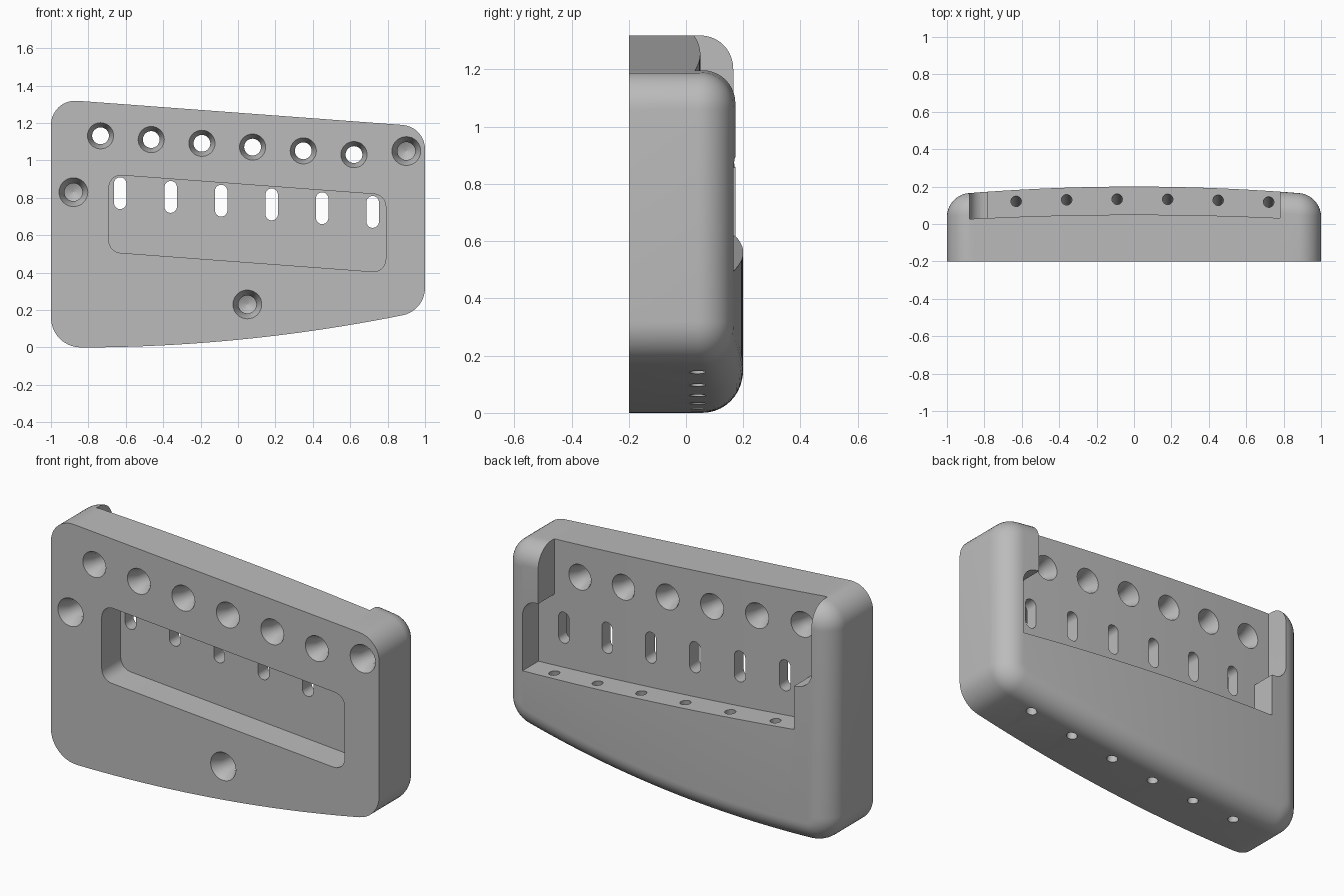
import bpy, bmesh
from math import cos, sin, pi, tan, radians
from mathutils import Vector

if "Cube" in bpy.data.objects:
    bpy.data.objects.remove(bpy.data.objects["Cube"])

SLOPE = -0.0743                                  # slant shared by top edge, holes and pockets
def back_y(x): return 0.2 - 0.045 * x * x        # bulged back
def wall_y(x): return 0.05 - 0.03 * x * x        # recess wall
def slant(z, x): return z + SLOPE * x

grey = bpy.data.materials.new("plain_grey")
grey.use_nodes = True
grey.diffuse_color = (0.5, 0.5, 0.5, 1)
grey.node_tree.nodes["Principled BSDF"].inputs["Base Color"].default_value = (0.5, 0.5, 0.5, 1)

def finish(bm, name):
    bmesh.ops.recalc_face_normals(bm, faces=bm.faces)
    me = bpy.data.meshes.new(name)
    bm.to_mesh(me)
    bm.free()
    me.materials.append(grey)
    ob = bpy.data.objects.new(name, me)
    bpy.context.collection.objects.link(ob)
    return ob

def loft(rings, name, caps=True):
    """Closed solid through rings of equal point count."""
    bm = bmesh.new()
    vs = [[bm.verts.new(p) for p in ring] for ring in rings]
    n = len(vs[0])
    for a, b in zip(vs, vs[1:]):
        for i in range(n):
            j = (i + 1) % n
            bm.faces.new((a[i], a[j], b[j], b[i]))
    bm.faces.new(vs[0])
    if caps:
        bm.faces.new(vs[-1])
    else:                                        # strip of quads joining both halves of the ring
        last = vs[-1]
        for i in range(n // 2 - 1):
            bm.faces.new((last[i], last[i + 1], last[n - 2 - i], last[n - 1 - i]))
    return finish(bm, name)

def fillet(prev, corner, nxt, r, steps=10):
    """Arc replacing a 2D corner."""
    c = Vector(corner)
    a, b = (Vector(prev) - c).normalized(), (Vector(nxt) - c).normalized()
    half = a.angle(b) / 2
    length, mid = r / tan(half), (a + b).normalized()
    centre = c + mid * (r / sin(half))
    start, sweep = c + a * length - centre, pi - 2 * half
    end = c + b * length - centre
    return [centre + (start * sin(sweep * (1 - t)) + end * sin(sweep * t)) / sin(sweep)
            for t in (i / steps for i in range(steps + 1))]

def round_poly(pts, radii):
    out = []
    for i, (p, r) in enumerate(zip(pts, radii)):
        out += fillet(pts[i - 1], p, pts[(i + 1) % len(pts)], r) if r else [Vector(p)]
    return out

def prism(outline, y0, y1, name):
    return loft([[(p.x, y, p.y) for p in outline] for y in (y0, y1)], name)

def lathe(profile, origin, axis, name, sides=32):
    """Turned solid; profile is (distance along axis, radius)."""
    rot = Vector(axis).to_track_quat('Z', 'Y')
    return loft([[Vector(origin) + rot @ Vector((r * cos(2 * pi * i / sides), r * sin(2 * pi * i / sides), d))
                  for i in range(sides)] for d, r in profile], name)

def combine(target, tool, op='DIFFERENCE'):
    tool.hide_render = True
    mod = target.modifiers.new("cut", 'BOOLEAN')
    mod.operation, mod.solver, mod.object = op, 'EXACT', tool
    bpy.context.view_layer.objects.active = target
    bpy.ops.object.modifier_apply(modifier=mod.name)
    bpy.data.objects.remove(tool)

# Body outline: slanted top, bowed bottom, rounded corners
TL, TR = (-1, slant(1.255, -1)), (1, slant(1.255, 1))
BL, BR = (-1, 0), (1, 0.196)
tl, tr = fillet(BL, TL, TR, 0.13), fillet(TL, TR, BR, 0.13)
bl, br = fillet(TL, BL, (1, 0), 0.16), fillet((0, -0.004), BR, TR, 0.15)
SPAN = 32
top = tl + [tl[-1].lerp(tr[0], i / SPAN) for i in range(1, SPAN)] + tr
x0, x1, z1 = bl[-1].x, br[0].x, br[0].y
def bottom_z(x): return z1 * ((x - x0) / (x1 - x0)) ** 2
xs = [x0 + (x1 - x0) * i / SPAN for i in range(1, SPAN)]
bottom = bl + [Vector((x, bottom_z(x))) for x in xs] + br
loop = top + bottom[::-1]

# Body with rounded rear edge
EDGE = 0.115
rings = [[(p.x, -0.2, p.y) for p in loop]]
for k in range(11):
    t = k / 10 * pi / 2
    ring = []
    for i, p in enumerate(loop):
        d = (loop[(i + 1) % len(loop)] - loop[i - 1]).normalized()
        q = p + Vector((d.y, -d.x)) * EDGE * (1 - cos(t))
        ring.append((q.x, back_y(q.x) - EDGE * (1 - sin(t)), q.y))
    rings.append(ring)
body = loft(rings, "bridge_body", caps=False)

# Rear recess: stepped outline trimmed to a bowed wall
L, R, STEP = -0.88, 0.88, 0.1
outline = round_poly(
    [(L, 1.6), (L, slant(0.80, L)), (L + STEP, slant(0.80, L + STEP)), (L + STEP, slant(0.56, L + STEP)),
     (R, slant(0.56, R)), (R, slant(0.95, R)), (R - STEP, slant(0.95, R - STEP)), (R - STEP, 1.6)],
    [0, 0.09, 0, 0, 0, 0.09, 0, 0])
recess = prism(outline, -0.1, 0.5, "recess_cutter")
cols = [-1.1 + 2.2 * i / 40 for i in range(41)]
curve = [(x, wall_y(x)) for x in cols] + [(1.1, 0.4), (-1.1, 0.4)]
slab = loft([[(x, y, z) for x, y in curve] for z in (-0.2, 1.8)], "slab_cutter")
combine(recess, slab, 'INTERSECT')
combine(body, recess)

# Front window pocket
W0, W1 = -0.69, 0.79
window = round_poly([(W0, slant(0.874, W0)), (W1, slant(0.874, W1)),
                     (W1, slant(0.459, W1)), (W0, slant(0.459, W0))], [0.065] * 4)
combine(body, prism(window, -0.4, -0.035, "window_cutter"))

for i in range(6):
    # Upper through holes, countersunk on both sides
    x = -0.735 + 0.271 * i
    w = wall_y(x)
    combine(body, lathe([(-0.3, 0.07), (-0.2, 0.07), (-0.14, 0.045), (w - 0.06, 0.045), (w, 0.07), (w + 0.06, 0.07)],
                        (x, 0, slant(1.077, x)), (0, 1, 0), "hole_cutter"))
    # Slots between window and recess
    x = -0.63 + 0.27 * i
    z = slant(0.778, x)
    slot = round_poly([(x - 0.033, z - 0.085), (x + 0.033, z - 0.085),
                       (x + 0.033, z + 0.085), (x - 0.033, z + 0.085)], [0.0325] * 4)
    combine(body, prism(slot, -0.12, 0.12, "slot_cutter"))
    # Tilted channels from recess floor to underside
    a = Vector((x, 0.04, bottom_z(x)))
    b = Vector((x, wall_y(x) + 0.083, slant(0.56, x)))
    d = b - a
    combine(body, lathe([(-0.1, 0.028), (d.length + 0.05, 0.028)], a, d, "channel_cutter", 24))

# Blind mounting holes with drilled tips
for x, z in ((-0.88, 0.83), (0.9, 1.05), (0.05, 0.23)):
    combine(body, lathe([(-0.1, 0.077), (0, 0.077), (0.06, 0.048), (0.15, 0.048), (0.175, 0.001)],
                        (x, -0.2, z), (0, 1, 0), "mount_cutter"))

bpy.ops.object.select_all(action='DESELECT')
body.select_set(True)
bpy.context.view_layer.objects.active = body
bpy.ops.object.shade_smooth_by_angle(angle=radians(30))
